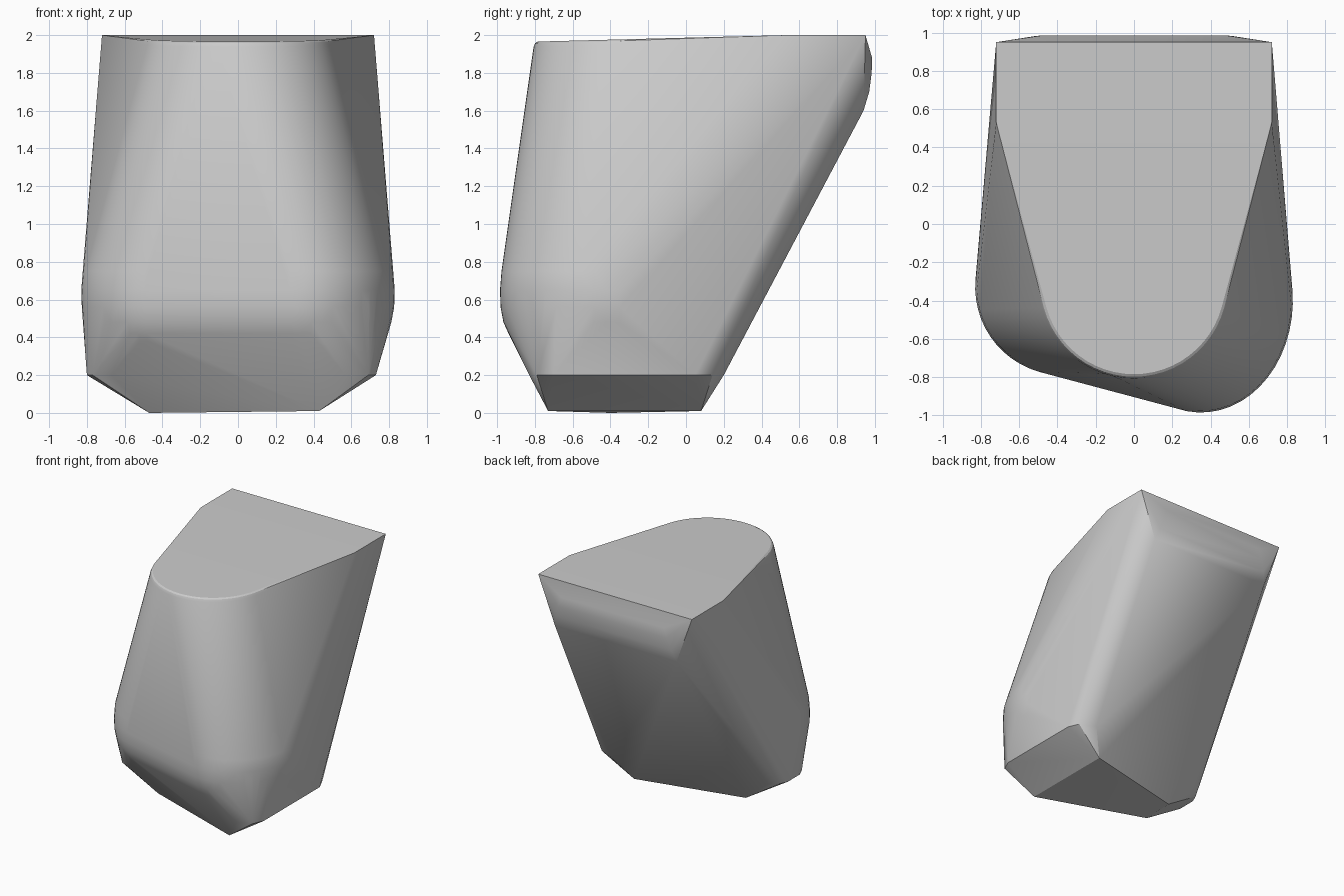
import bpy, bmesh
from math import cos, sin, radians

cube = bpy.data.objects.get("Cube")
if cube:
    bpy.data.objects.remove(cube, do_unlink=True)


def arc(cx, cy, rx, ry, start, end, steps):
    """Points along part of an ellipse, angles in degrees."""
    for i in range(steps + 1):
        a = radians(start + (end - start) * i / steps)
        yield cx + rx * cos(a), cy + ry * sin(a)


def lid_height(y):
    return 2 - 0.026 * max(0, 0.53 - y)


points = []

# Flat lid: square at the back, rounded nose with a small bevel at the front
for side in (-1, 1):
    points += [(side * 0.72, 0.95, 2), (side * 0.72, 0.53, 2)]
for radius, drop in ((0.475, 0), (0.488, 0.008), (0.497, 0.027)):
    points += [(x, y, lid_height(y) - drop)
               for x, y in arc(0, -0.31, radius, radius, -165, -15, 24)]

# Curved lip along the top of the back
for side in (-1, 1):
    for x, y, z in ((0.48, 0.985, 1.88), (0.51, 0.983, 1.8),
                    (0.54, 0.97, 1.7), (0.57, 0.94, 1.6)):
        points.append((side * x, y, z))

# Swollen belly: two rounded corners, the left one further forward
for inset, z in ((0.008, 0.75), (0, 0.65), (0.003, 0.56),
                 (0.018, 0.48), (0.045, 0.42), (0.07, 0.38)):
    corners = list(arc(-0.37, -0.33, 0.46 - inset, 0.46 - inset, -185, -106, 12))
    corners += arc(0.35, -0.4, 0.48 - inset, 0.585 - inset, -106, 5, 16)
    points += [(x, y, z) for x, y in corners]

# Chamfer line above the foot
points += [(x, y, 0.2) for x, y in (
    (0.73, 0.05), (0.69, 0.14), (0.56, 0.2), (0.73, -0.7), (0.69, -0.79), (0.57, -0.83),
    (-0.8, -0.22), (-0.77, -0.15), (-0.7, -0.1), (-0.8, -0.38), (-0.77, -0.45), (-0.67, -0.5))]

# Small slanted foot
points += [(0.43, 0.08, 0.01), (0.43, -0.73, 0.01), (-0.47, -0.4, 0), (-0.47, -0.13, 0.01)]

# Skin the profiles into one convex body
bm = bmesh.new()
for p in points:
    bm.verts.new(p)
hull = bmesh.ops.convex_hull(bm, input=bm.verts)
spare = {v for v in hull["geom_interior"] + hull["geom_unused"]
         if isinstance(v, bmesh.types.BMVert)}
bmesh.ops.delete(bm, geom=list(spare), context='VERTS')
bmesh.ops.recalc_face_normals(bm, faces=bm.faces)
mesh = bpy.data.meshes.new("rounded_block")
bm.to_mesh(mesh)
bm.free()
block = bpy.data.objects.new("rounded_block", mesh)
bpy.context.collection.objects.link(block)

# Plain grey finish
grey = bpy.data.materials.new("plain grey")
grey.use_nodes = True
grey.diffuse_color = (0.6, 0.6, 0.6, 1)
grey.node_tree.nodes["Principled BSDF"].inputs["Base Color"].default_value = (0.6, 0.6, 0.6, 1)
mesh.materials.append(grey)

bpy.ops.object.select_all(action='DESELECT')
block.select_set(True)
bpy.context.view_layer.objects.active = block
bpy.ops.object.shade_smooth_by_angle(angle=radians(25))
